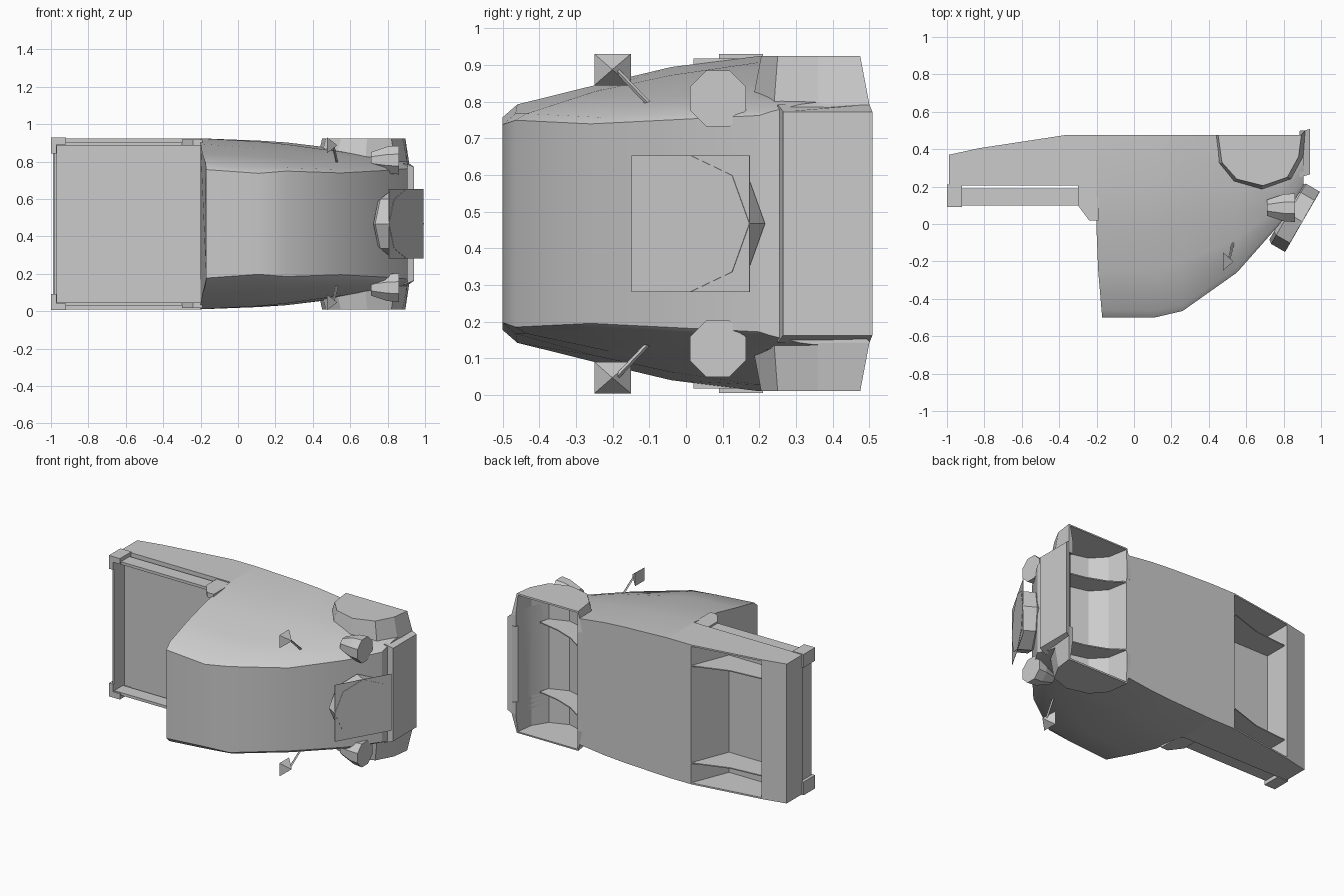
import bpy, bmesh, math
from mathutils import Vector

if "Cube" in bpy.data.objects:
    bpy.data.objects.remove(bpy.data.objects["Cube"])

C = 0.467  # mid plane of the vehicle (its width runs along z)


def loft(name, rings):
    """Closed solid skinned through rings with equal point counts."""
    bm = bmesh.new()
    vs = [[bm.verts.new(p) for p in r] for r in rings]
    n = len(vs[0])
    for a, b in zip(vs, vs[1:]):
        for i in range(n):
            j = (i + 1) % n
            bm.faces.new((a[i], a[j], b[j], b[i]))
    bm.faces.new(vs[0])
    bm.faces.new(vs[-1])
    bmesh.ops.recalc_face_normals(bm, faces=bm.faces[:])
    me = bpy.data.meshes.new(name)
    bm.to_mesh(me)
    bm.free()
    ob = bpy.data.objects.new(name, me)
    bpy.context.collection.objects.link(ob)
    return ob


def prism(name, pts, z0, z1):
    return loft(name, [[(x, y, z) for x, y in pts] for z in (z0, z1)])


def box(name, x0, x1, y0, y1, z0, z1):
    return prism(name, [(x0, y0), (x1, y0), (x1, y1), (x0, y1)], z0, z1)


def disc(center, u, v, r, n=8, turn=0.0):
    c, u, v = Vector(center), Vector(u), Vector(v)
    return [c + r * (u * math.cos(turn + k * math.tau / n) + v * math.sin(turn + k * math.tau / n))
            for k in range(n)]


def cut(ob, cutter):
    m = ob.modifiers.new("cut", 'BOOLEAN')
    m.operation, m.solver, m.object = 'DIFFERENCE', 'EXACT', cutter
    bpy.context.view_layer.objects.active = ob
    bpy.ops.object.modifier_apply(modifier=m.name)


# cab and hood: half sections as (y, half width) from floor to roof
sections = [
    (-0.20, [(.475, .457), (.2, .457), (-.04, .427), (-.25, .377), (-.46, .325), (-.50, .29)]),
    (0.11, [(.475, .445), (.2, .44), (-.04, .405), (-.25, .36), (-.465, .30), (-.50, .27)]),
    (0.26, [(.475, .435), (.2, .425), (0, .39), (-.2, .35), (-.435, .30), (-.465, .282)]),
    (0.55, [(.475, .40), (.2, .385), (.07, .365), (-.08, .335), (-.235, .29), (-.26, .272)]),
    (0.78, [(.475, .36), (.2, .345), (.15, .335), (.09, .32), (.02, .30), (0, .285)]),
    (0.905, [(.475, .33), (.35, .33), (.31, .325), (.27, .315), (.23, .305), (.20, .295)]),
]
rings = []
for x, half in sections:
    xs = [x + (max(0, -y - .15) * .085 if x < 0 else 0) for y, h in half]
    side = [(px, y, h) for px, (y, h) in zip(xs, half)]
    rings.append([(px, y, C + h) for px, y, h in side] + [(px, y, C - h) for px, y, h in reversed(side)])
body = loft("cab_body", rings)

# front fenders: flat skirt with a sloped rim
outer = [(.45, .475), (.47, .33), (.55, .24), (.69, .205), (.82, .25), (.88, .36), (.895, .475)]
rim = [(.42, .475), (.435, .32), (.52, .22), (.68, .18), (.84, .24), (.905, .36), (.915, .50)]
fenders = []
for tag, s in (("left", 1), ("right", -1)):
    fenders.append(loft("front_fender_" + tag, [
        [(x, y, C + s * .25) for x, y in rim],
        [(x, y, C + s * .325) for x, y in rim],
        [(x, y, C + s * .457) for x, y in outer]]))

# front wheel well, open underneath
well = prism("front_well_cutter", [(.44, .6), (.455, .475), (.48, .34), (.56, .255), (.69, .22),
                                   (.81, .265), (.87, .36), (.885, .475), (.885, .6)], C - .447, C + .447)
for ob in [body] + fenders:
    cut(ob, well)

# rear fender shell and bed floor, hollow underneath
rear = prism("rear_shell", [(-.99, .205), (-.99, .37), (-.83, .405), (-.37, .475), (-.2, .475), (-.2, .205)],
             C - .457, C + .457)
rear_well = prism("rear_well_cutter", [(-.83, .6), (-.83, .225), (-.47, .225), (-.37, .475), (-.37, .6)],
                  C - .447, C + .447)
cut(rear, rear_well)
for ob in (well, rear_well):
    bpy.data.objects.remove(ob)

# sides that repeat on both halves
n_lamp = math.pi / 8
for tag, s in (("left", 1), ("right", -1)):
    # plates inside the wells
    prism("front_well_plate_" + tag, [(.455, .475), (.48, .34), (.56, .255), (.69, .22), (.81, .265),
                                      (.83, .33), (.68, .36), (.55, .41)], C + s * .225, C + s * .232)
    prism("rear_well_plate_" + tag, [(-.37, .475), (-.47, .225), (-.83, .225), (-.83, .38), (-.6, .40)],
          C + s * .315, C + s * .322)
    # bed rail, corner post and wedge against the cab
    box("bed_rail_" + tag, -.97, -.27, .10, .19, C + s * .42, C + s * .438)
    prism("rail_wedge_" + tag, [(-.3, .10), (-.24, .02), (-.19, .02), (-.19, .21), (-.3, .21)],
          C + s * .42, C + s * .45)
    box("corner_post_side_" + tag, -1, -.92, .09, .21, C + s * .425, C + s * .462)
    box("corner_post_end_" + tag, -1, -.97, .09, .21, C + s * .375, C + s * .462)
    # headlamp
    loft("headlamp_" + tag, [disc((x, .087, C + s * .341), (0, 1, 0), (0, 0, 1), r, 8, n_lamp * t)
                             for x, r, t in ((.71, .046, 1), (.80, .078, 1), (.86, .083, 1))])
    # wing mirror and its stalk
    mz, d = C + s * .42, .043
    loft("wing_mirror_" + tag, [
        [(.475, -.25, mz - d), (.475, -.15, mz - d), (.475, -.15, mz + d), (.475, -.25, mz + d)],
        [(.53, -.202, mz - .001), (.53, -.2, mz - .001), (.53, -.2, mz + .001), (.53, -.202, mz + .001)]])
    loft("mirror_stalk_" + tag, [disc(p, (1, 0, 0), (0, .7, s * .7), .007, 4)
                                 for p in ((.53, -.10, C + s * .325), (.505, -.205, C + s * .435))])

# tailgate rail
box("tailgate_rail", -.98, -.968, .10, .21, C - .43, C + .43)

# front bumper
loft("front_bumper", [[(.885, .25, z0), (.94, .265, z1), (.94, .508, z1), (.912, .50, z0), (.885, .475, z0)]
                      for z0, z1 in ((C - .325, C - .305), (C + .325, C + .305))])

# round spare drum on the nose with a square cover sheet
axis = Vector((.866, -.5, 0))
slope = Vector((.5, .866, 0))
up = Vector((0, 0, 1))
front = Vector((.90, .012, C))
loft("nose_drum", [disc(front - axis * d, slope, up, r) for d, r in ((.105, .17), (.085, .186), (-.001, .186))])
loft("nose_sheet", [disc(front - axis * d, slope, up, .186 * math.sqrt(2), 4, math.pi / 4)
                    for d in (.003, .001)])

# soft shading on the cab only
bpy.ops.object.select_all(action='DESELECT')
body.select_set(True)
bpy.context.view_layer.objects.active = body
bpy.ops.object.shade_smooth_by_angle(angle=math.radians(30))
